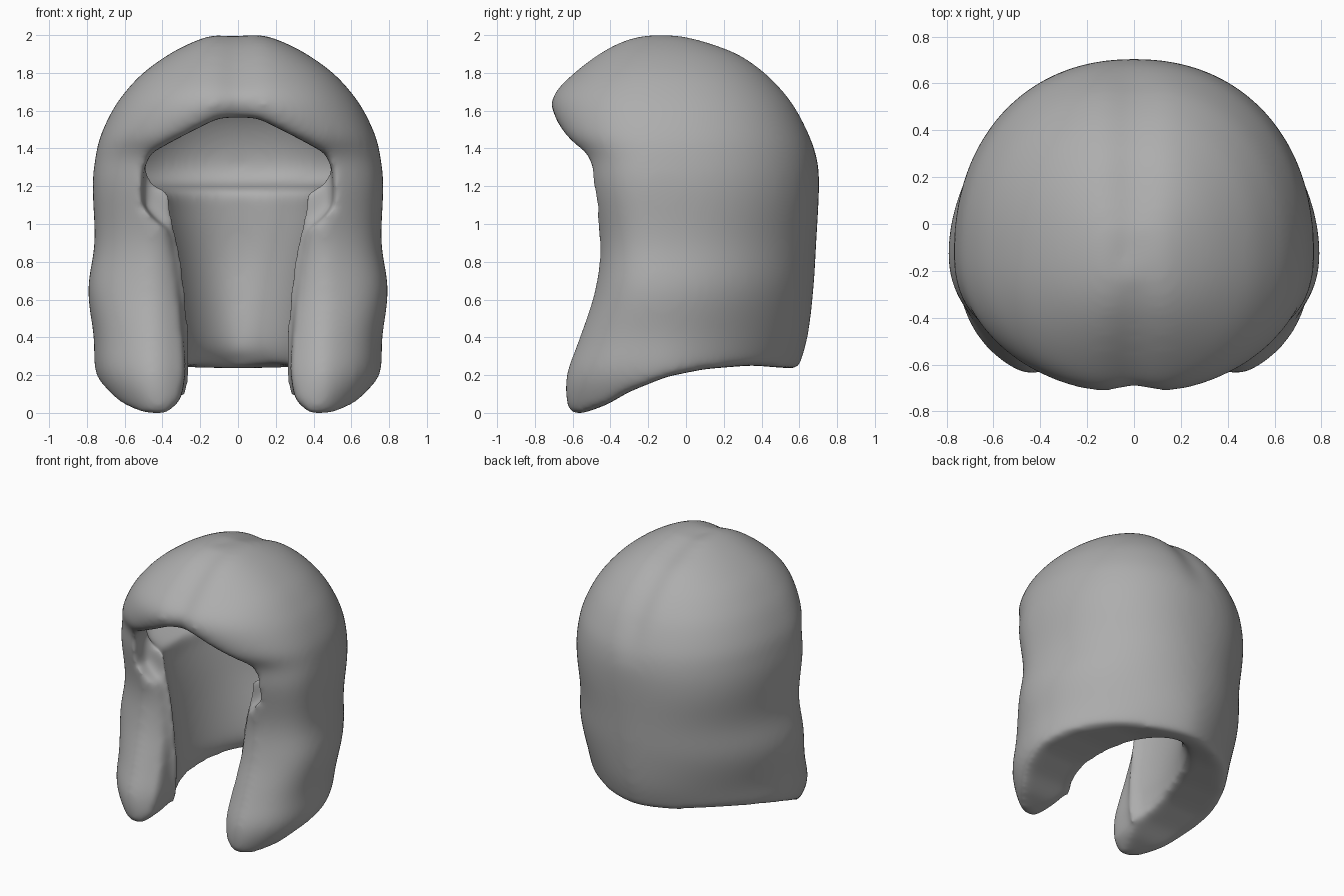
import bpy, bmesh, math

if "Cube" in bpy.data.objects:
    bpy.data.objects.remove(bpy.data.objects["Cube"])

MIDDLE = -0.13  # depth at which every section is widest


def clamp(value):
    return max(0, min(1, value))


def make_object(name, bm):
    bmesh.ops.recalc_face_normals(bm, faces=bm.faces)
    mesh = bpy.data.meshes.new(name)
    bm.to_mesh(mesh)
    bm.free()
    obj = bpy.data.objects.new(name, mesh)
    bpy.context.collection.objects.link(obj)
    return obj


def refine(rows, steps=4):
    """Smoothly interpolate section parameters between the given rows."""
    out = []
    for i in range(len(rows) - 1):
        a, b, c, d = (rows[max(0, min(len(rows) - 1, i + k))] for k in (-1, 0, 1, 2))
        for s in range(steps):
            t = s / steps
            out.append([q + t / 2 * (r - p + t * (2 * p - 5 * q + 4 * r - u
                        + t * (3 * (q - r) + u - p)))
                        for p, q, r, u in zip(a, b, c, d)])
    return out + [list(rows[-1])]


def loft(name, rows, segments=96):
    """Stack rounded sections: height, half width, front y, back y, front squareness."""
    bm = bmesh.new()
    rings = []
    for z, width, front, back, power in refine(rows):
        nape = 1.65 + 0.53 * clamp((z - 0.2) / 0.9)  # the back tapers towards the nape
        ring = []
        for i in range(segments):
            angle = math.tau * i / segments
            c, s = math.cos(angle), math.sin(angle)
            n = nape + (power - nape) * max(0, -s) ** 0.5
            reach = (abs(c) ** n + abs(s) ** n) ** (-1 / n)
            depth = back - MIDDLE if s > 0 else MIDDLE - front
            ring.append(bm.verts.new((width * c * reach, MIDDLE + depth * s * reach, z)))
        rings.append(ring)
    for low, high in zip(rings, rings[1:]):
        for i in range(segments):
            j = (i + 1) % segments
            bm.faces.new((low[i], low[j], high[j], high[i]))
    bm.faces.new(rings[0])
    bm.faces.new(rings[-1])
    return make_object(name, bm)


def prism(name, points, direction):
    """Extrude a flat outline."""
    bm = bmesh.new()
    face = bm.faces.new([bm.verts.new(p) for p in points])
    moved = bmesh.ops.extrude_face_region(bm, geom=[face])["geom"]
    bmesh.ops.translate(bm, vec=direction,
                        verts=[v for v in moved if isinstance(v, bmesh.types.BMVert)])
    return make_object(name, bm)


# Outer hair volume
hair = loft("hair", [
    (-0.04, 0.6, -0.69, 0.55, 3.0),
    (0.04, 0.67, -0.71, 0.56, 3.0),
    (0.2, 0.755, -0.69, 0.59, 3.0),
    (0.4, 0.765, -0.61, 0.645, 3.0),
    (0.65, 0.795, -0.52, 0.675, 2.9),
    (0.9, 0.76, -0.495, 0.69, 2.9),
    (1.2, 0.77, -0.55, 0.705, 2.9),
    (1.35, 0.755, -0.585, 0.695, 2.7),
    (1.46, 0.73, -0.69, 0.665, 2.4),
    (1.6, 0.665, -0.73, 0.6, 2.2),
    (1.7, 0.595, -0.705, 0.53, 2.15),
    (1.8, 0.5, -0.61, 0.435, 2.15),
    (1.9, 0.36, -0.485, 0.3, 2.15),
    (1.97, 0.22, -0.37, 0.13, 2.15),
    (2.01, 0.1, -0.27, 0.0, 2.15),
])

for v in hair.data.vertices:
    x, z = abs(v.co.x), v.co.z
    # Shallow centre parting over the crown
    dent = 0.03 * clamp((z - 1.3) / 0.3) * math.exp(-(x / 0.09) ** 2)
    v.co.z -= dent * (z - 1)
    v.co.y -= dent * v.co.y
    if v.co.y < MIDDLE:
        # Locks fall back towards the neck, and the fringe rolls under
        v.co.y += 0.13 * clamp((0.48 - x) / 0.2) ** 1.6 * clamp((1.2 - z) / 0.25)
        v.co.y += 0.07 * clamp((1.68 - 0.4 * x - z) / 0.12) * clamp(1 - x / 0.45) \
            * clamp((z - 1.25) / 0.1)

# Hollow: narrow neck channel, then a lip and a wider dome above it
hollow = loft("hollow_cutter", [
    (-0.3, 0.34, -0.4, 0.5, 3.5),
    (0.22, 0.33, -0.4, 0.48, 3.5),
    (0.37, 0.32, -0.4, 0.41, 3.5),
    (0.8, 0.37, -0.4, 0.45, 3.5),
    (1.08, 0.42, -0.42, 0.43, 3.5),
    (1.17, 0.44, -0.42, 0.43, 3.2),
    (1.22, 0.61, -0.42, 0.54, 2.5),
    (1.32, 0.65, -0.44, 0.58, 2.4),
    (1.5, 0.59, -0.51, 0.53, 2.15),
    (1.65, 0.5, -0.54, 0.42, 2.15),
    (1.78, 0.36, -0.44, 0.25, 2.15),
    (1.86, 0.18, -0.3, 0.06, 2.15),
])

# Face opening between the side locks and under the fringe
half = [(0.44, -0.1), (0.37, 0.0), (0.3, 0.07), (0.275, 0.22), (0.295, 0.5), (0.335, 0.8),
        (0.365, 0.97), (0.44, 1.02), (0.505, 1.1), (0.5, 1.28), (0.465, 1.37),
        (0.3, 1.46), (0.1, 1.56)]
outline = half + [(-x, z) for x, z in reversed(half)]
opening = prism("face_cutter", [(x, -1, z) for x, z in outline], (0, 0.64, 0))

# Swept lower hem
hem = [(-0.9, -0.3), (-0.9, -0.01), (-0.56, -0.01), (-0.42, 0.04), (-0.3, 0.11), (-0.1, 0.19),
       (0.1, 0.23), (0.35, 0.25), (0.58, 0.23), (0.9, 0.23), (0.9, -0.3)]
under = prism("hem_cutter", [(-1, y, z) for y, z in hem], (2, 0, 0))

cutters = (hollow, opening, under)
for cutter in cutters:
    cutter.hide_render = True
    cut = hair.modifiers.new(cutter.name, "BOOLEAN")
    cut.operation = "DIFFERENCE"
    cut.solver = "EXACT"
    cut.object = cutter

# Melt the cut edges into soft rounded ones
remesh = hair.modifiers.new("soft_skin", "REMESH")
remesh.mode = "VOXEL"
remesh.voxel_size = 0.017
remesh.use_smooth_shade = True
soften = hair.modifiers.new("soften", "SMOOTH")
soften.factor = 0.5
soften.iterations = 40

# Bake the modifiers, then rest the hair on the ground
bpy.context.view_layer.update()
graph = bpy.context.evaluated_depsgraph_get()
baked = bpy.data.meshes.new_from_object(hair.evaluated_get(graph))
hair.modifiers.clear()
hair.data = baked
for cutter in cutters:
    bpy.data.objects.remove(cutter)
lowest = min(v.co.z for v in baked.vertices)
for v in baked.vertices:
    v.co.z -= lowest
for face in baked.polygons:
    face.use_smooth = True

# Single grey colour
grey = bpy.data.materials.new("grey")
grey.use_nodes = True
colour = (0.42, 0.42, 0.42, 1)
grey.diffuse_color = colour
grey.node_tree.nodes["Principled BSDF"].inputs["Base Color"].default_value = colour
baked.materials.clear()
baked.materials.append(grey)
